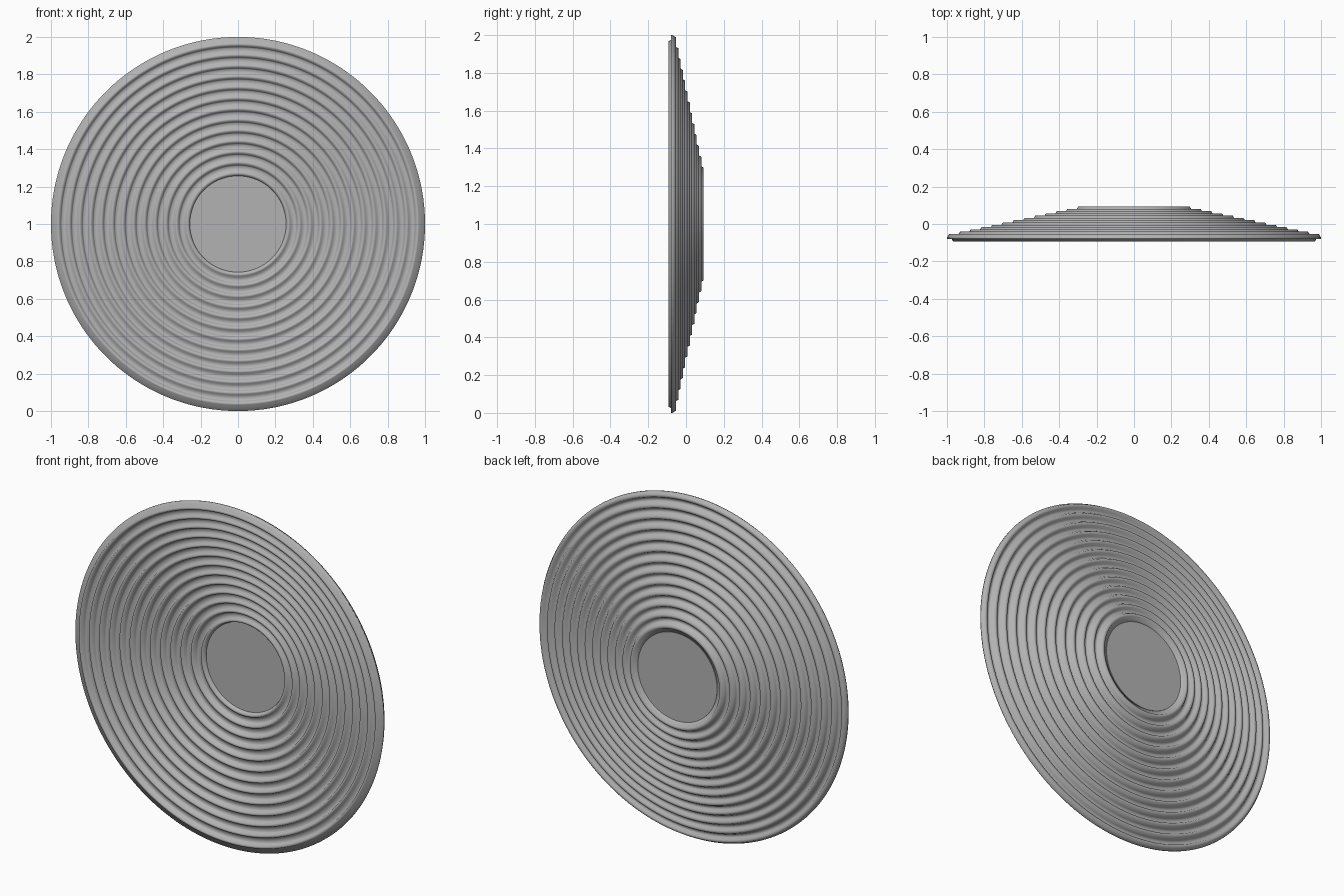
import bpy, bmesh, math
from mathutils import Matrix, Vector

cube = bpy.data.objects.get("Cube")
if cube:
    bpy.data.objects.remove(cube, do_unlink=True)

RINGS, PITCH, STEP, SEGMENTS = 13, 0.0575, 0.0122, 180
CENTRE = Vector((0, 0, 1))

# One pleat: (distance in from its rim, depth) on the back and front of the sheet
BACK = [(0, -0.073), (0.012, -0.053), (0.028, -0.053), (0.036, -0.067), (0.054, -0.069)]
FRONT = [(0, -0.079), (0.026, -0.079), (0.032, -0.093), (0.046, -0.093), (0.0535, -0.071)]

grey = bpy.data.materials.new("plain_grey")
grey.use_nodes = True
colour = (0.45, 0.45, 0.45, 1)
grey.diffuse_color = colour
grey.node_tree.nodes["Principled BSDF"].inputs["Base Color"].default_value = colour


def finish(name, bm, smooth):
    bmesh.ops.recalc_face_normals(bm, faces=bm.faces)
    for face in bm.faces:
        face.smooth = smooth
    mesh = bpy.data.meshes.new(name)
    bm.to_mesh(mesh)
    bm.free()
    mesh.materials.append(grey)
    obj = bpy.data.objects.new(name, mesh)
    bpy.context.collection.objects.link(obj)
    return obj


def stepped(pleat):
    """Repeat the pleat inwards, each one set further back."""
    return [(1 - i * PITCH - inset, depth + i * STEP)
            for i in range(RINGS) for inset, depth in pleat]


# Pleated dish, turned around the front-to-back axis
bm = bmesh.new()
outline = stepped(BACK) + stepped(FRONT)[::-1]
verts = [bm.verts.new((r, y, 1)) for r, y in outline]
edges = [bm.edges.new((v, verts[i - 1])) for i, v in enumerate(verts)]
bmesh.ops.spin(bm, geom=verts + edges, cent=CENTRE, axis=(0, 1, 0),
               angle=math.tau, steps=SEGMENTS, use_merge=False)
bmesh.ops.remove_doubles(bm, verts=bm.verts, dist=0.0001)
finish("pleated_dish", bm, True)

# Flat disc closing the middle
bm = bmesh.new()
place = Matrix.Translation((0, 0.0765, 1)) @ Matrix.Rotation(math.pi / 2, 4, "X")
bmesh.ops.create_cone(bm, cap_ends=True, segments=SEGMENTS, radius1=0.257,
                      radius2=0.257, depth=0.006, matrix=place)
finish("centre_disc", bm, False)
